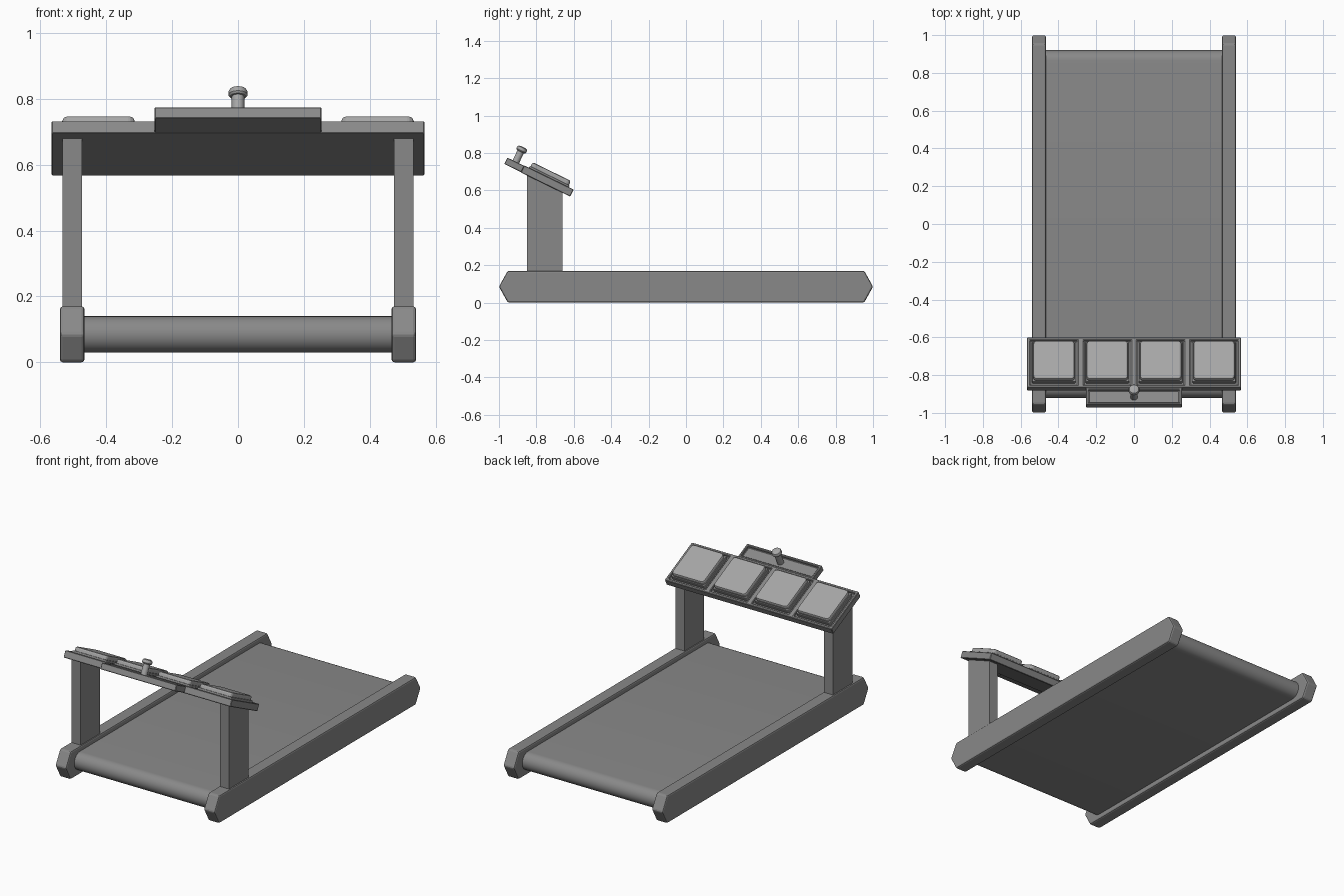
import bpy, bmesh, math
from mathutils import Matrix, Vector

if "Cube" in bpy.data.objects:
    bpy.data.objects.remove(bpy.data.objects["Cube"])

# Local frame of the tilted console: x across, y down the slope, z out of the face
TILT = Matrix.Translation((0, -0.742, 0.65)) @ Matrix.Rotation(math.radians(-26), 4, 'X')


def shade(name, v):
    mat = bpy.data.materials.new(name)
    mat.diffuse_color = (v, v, v, 1)
    mat.use_nodes = True
    mat.node_tree.nodes["Principled BSDF"].inputs["Base Color"].default_value = mat.diffuse_color
    return mat


DARK, LIGHT = shade("dark_grey", 0.25), shade("mid_grey", 0.38)


def finish(bm, name, matrix=None, bevel=0, segments=1, smooth=False, mat=DARK):
    bmesh.ops.recalc_face_normals(bm, faces=bm.faces)
    me = bpy.data.meshes.new(name)
    bm.to_mesh(me)
    bm.free()
    me.materials.append(mat)
    ob = bpy.data.objects.new(name, me)
    bpy.context.collection.objects.link(ob)
    if matrix:
        ob.matrix_world = matrix
    if bevel:
        mod = ob.modifiers.new("bevel", 'BEVEL')
        mod.width, mod.segments = bevel, segments
        mod.limit_method, mod.angle_limit = 'ANGLE', math.radians(30)
    if smooth:
        bpy.context.view_layer.objects.active = ob
        ob.select_set(True)
        bpy.ops.object.shade_smooth_by_angle(angle=math.radians(35))
        ob.select_set(False)
    return ob


def side_extrusion(name, profile, x0, x1, **kw):
    """Extrude a (y, z) outline along x."""
    bm = bmesh.new()
    face = bm.faces.new([bm.verts.new((x0, y, z)) for y, z in profile])
    new = bmesh.ops.extrude_face_region(bm, geom=[face], use_keep_orig=True)["geom"]
    verts = [g for g in new if isinstance(g, bmesh.types.BMVert)]
    bmesh.ops.translate(bm, verts=verts, vec=(x1 - x0, 0, 0))
    return finish(bm, name, **kw)


def tray(name, width, length, thick, cells, rim, depth, center_y):
    """Slab whose top is divided into sunken cells."""
    bm = bmesh.new()
    bmesh.ops.create_grid(bm, x_segments=cells, y_segments=1, size=0.5)
    bmesh.ops.scale(bm, verts=bm.verts, vec=(width, length, 1))
    bmesh.ops.translate(bm, verts=bm.verts, vec=(0, center_y, -thick / 2))
    new = bmesh.ops.extrude_face_region(bm, geom=bm.faces[:], use_keep_orig=True)["geom"]
    top = [g for g in new if isinstance(g, bmesh.types.BMFace)]
    verts = [g for g in new if isinstance(g, bmesh.types.BMVert)]
    bmesh.ops.translate(bm, verts=verts, vec=(0, 0, thick))
    bmesh.ops.recalc_face_normals(bm, faces=bm.faces)
    bmesh.ops.inset_individual(bm, faces=top, thickness=rim)
    bmesh.ops.inset_individual(bm, faces=top, thickness=0.003, depth=-depth)
    return finish(bm, name, matrix=TILT, bevel=0.003)


def rounded_slab(name, w, d, h, x, z, corner, edge, mat):
    """Square plate on the console with rounded corners and a bevelled top rim."""
    bm = bmesh.new()
    bmesh.ops.create_cube(bm, size=1)
    bmesh.ops.scale(bm, verts=bm.verts, vec=(w, d, h))
    upright = [e for e in bm.edges if abs(e.verts[0].co.z - e.verts[1].co.z) > h / 2]
    bmesh.ops.bevel(bm, geom=upright, offset=corner, segments=4, profile=0.5, affect='EDGES')
    rim = [e for e in bm.edges if all(v.co.z > h * 0.4 for v in e.verts)]
    bmesh.ops.bevel(bm, geom=rim, offset=edge, segments=2, profile=0.5, affect='EDGES')
    at = TILT @ Matrix.Translation((x, 0, z))
    return finish(bm, name, matrix=at, mat=mat)


def lathe(name, profile, steps, matrix):
    """Spin an (r, z) outline around z."""
    bm = bmesh.new()
    vs = [bm.verts.new((r, 0, z)) for r, z in profile]
    edges = [bm.edges.new(p) for p in zip(vs, vs[1:])]
    bmesh.ops.spin(bm, geom=vs + edges, cent=(0, 0, 0), axis=(0, 0, 1),
                   angle=2 * math.pi, steps=steps)
    bmesh.ops.remove_doubles(bm, verts=bm.verts, dist=1e-5)
    return finish(bm, name, matrix=matrix, smooth=True, mat=LIGHT)


# Running belt wrapped around two rollers
R, END = 0.055, 0.865
belt = []
for sign in (1, -1):
    for i in range(17):
        a = math.pi * i / 16 - math.pi / 2
        belt.append((sign * (END + R * math.cos(a)), 0.085 + sign * R * math.sin(a)))
side_extrusion("running_belt", belt, -0.475, 0.475, smooth=True)

# Side rails with pointed ends, and slanted-top posts
rail = [(-1, 0.085), (-0.953, 0), (0.953, 0), (1, 0.085), (0.953, 0.17), (-0.953, 0.17)]
post = [(-0.85, 0.15), (-0.66, 0.15), (-0.66, 0.60), (-0.85, 0.693)]
for side, s in (("left", -1), ("right", 1)):
    side_extrusion(side + "_rail", rail, s * 0.466, s * 0.541, bevel=0.009, segments=2)
    side_extrusion(side + "_post", post, s * 0.473, s * 0.533)

# Console with four sunken bays and a narrow tray behind it
tray("console", 1.132, 0.294, 0.042, 4, 0.021, 0.012, 0)
tray("rear_tray", 0.508, 0.101, 0.038, 1, 0.018, 0.014, -0.196)

# Raised square pads, each on a wider base plate in its bay
for i in range(4):
    x = (i - 1.5) * 0.2825
    rounded_slab("pad_base_%d" % (i + 1), 0.23, 0.238, 0.03, x, 0.016, 0.008, 0.004, DARK)
    rounded_slab("pad_%d" % (i + 1), 0.22, 0.228, 0.05, x, 0.031, 0.02, 0.010, LIGHT)

# Mushroom-shaped control knob
knob = [(0, 0), (0.019, 0), (0.019, 0.078), (0.024, 0.079), (0.029, 0.085),
        (0.029, 0.095), (0.025, 0.102), (0.016, 0.106), (0, 0.107)]
lathe("control_knob", knob, 24, TILT @ Matrix.Translation((0, -0.196, 0)))
